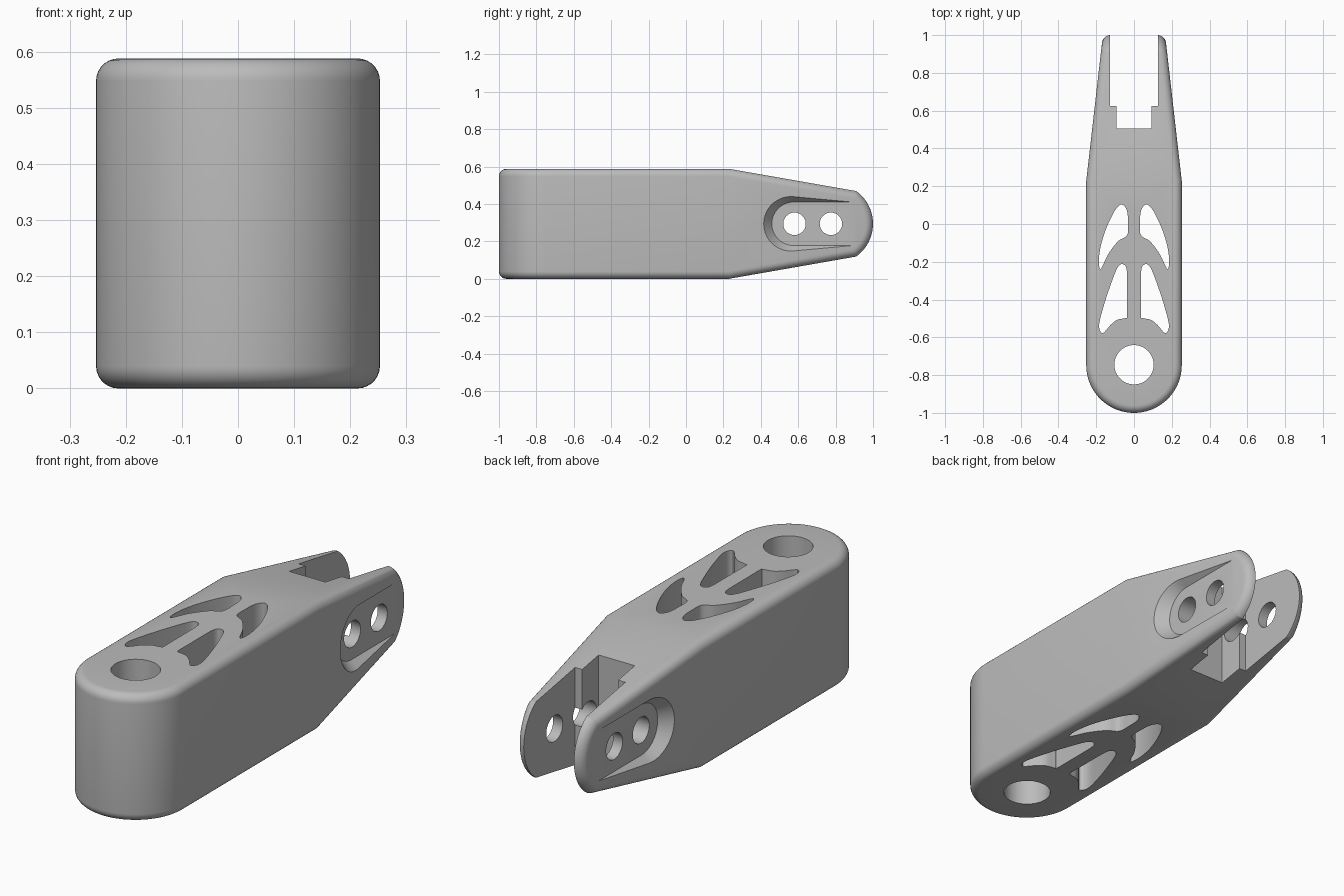
import bpy, bmesh
from math import sin, cos, pi, asin
from mathutils import Vector

cube = bpy.data.objects.get("Cube")
if cube:
    bpy.data.objects.remove(cube, do_unlink=True)

MID = 0.294      # mid height
TOP = 2 * MID


def arc(cx, cy, r, a0, a1, n):
    return [(cx + r * cos(a0 + (a1 - a0) * i / n), cy + r * sin(a0 + (a1 - a0) * i / n))
            for i in range(n + 1)]


def circle(cx, cy, r, n=48):
    return arc(cx, cy, r, 0, 2 * pi, n)[:-1]


def loft(name, low, high, axis, a, b):
    """Solid between two matching outlines, at a and b along x or z."""
    bm = bmesh.new()
    def place(p, d):
        return (d, p[0], p[1]) if axis == "x" else (p[0], p[1], d)
    rings = [[bm.verts.new(place(p, d)) for p in pts] for pts, d in ((low, a), (high, b))]
    bm.faces.new(rings[0])
    bm.faces.new(rings[1])
    n = len(low)
    for i in range(n):
        j = (i + 1) % n
        bm.faces.new((rings[0][i], rings[0][j], rings[1][j], rings[1][i]))
    bmesh.ops.recalc_face_normals(bm, faces=bm.faces)
    mesh = bpy.data.meshes.new(name)
    bm.to_mesh(mesh)
    bm.free()
    obj = bpy.data.objects.new(name, mesh)
    bpy.context.collection.objects.link(obj)
    return obj


def boolean(obj, cutter, operation="DIFFERENCE"):
    mod = obj.modifiers.new("cut", "BOOLEAN")
    mod.operation = operation
    mod.solver = "EXACT"
    mod.object = cutter
    bpy.context.view_layer.objects.active = obj
    bpy.ops.object.modifier_apply(modifier=mod.name)
    bpy.data.objects.remove(cutter, do_unlink=True)


def smooth_outline(points, steps=5):
    """Closed Catmull-Rom curve through the points."""
    out = []
    n = len(points)
    for i in range(n):
        p0, p1, p2, p3 = (Vector(points[(i + k - 1) % n]) for k in range(4))
        for s in range(steps):
            t = s / steps
            v = 0.5 * (2 * p1 + (p2 - p0) * t + (2 * p0 - 5 * p1 + 4 * p2 - p3) * t * t
                       + (3 * p1 - p0 - 3 * p2 + p3) * t ** 3)
            out.append((v.x, v.y))
    return out


# Body: plan outline crossed with side outline
plan = arc(0, -0.747, 0.253, pi, 2 * pi, 40)
plan += [(0.253, 0.23), (0.159, 1.05), (-0.159, 1.05), (-0.253, 0.23)]
half = asin(0.175 / 0.215)
side = [(-1.1, 0), (0.23, 0)] + arc(0.785, MID, 0.215, -half, half, 20) + [(0.23, TOP), (-1.1, TOP)]
body = loft("link_body", plan, plan, "z", -0.1, 0.7)
boolean(body, loft("side_cutter", side, side, "x", -0.4, 0.4), "INTERSECT")

# Rounded rim where the outer walls meet the top, bottom and tip
bm = bmesh.new()
bm.from_mesh(body.data)
bmesh.ops.remove_doubles(bm, verts=bm.verts, dist=0.0001)
bm.normal_update()


def is_wall(face):
    return abs(face.normal.z) < 0.01 and face.normal.y < 0.9


rim = [e for e in bm.edges if len(e.link_faces) == 2
       and is_wall(e.link_faces[0]) != is_wall(e.link_faces[1])]
bmesh.ops.bevel(bm, geom=rim, offset=0.04, offset_type="OFFSET", segments=7,
                profile=0.5, affect="EDGES", clamp_overlap=False)
bm.to_mesh(body.data)
bm.free()

# Stepped fork slot
slot = [(0.092, 0.505), (0.092, 0.625), (0.128, 0.625), (0.128, 1.2)]
slot += [(-x, y) for x, y in reversed(slot)]
boolean(body, loft("slot_cutter", slot, slot, "z", -0.2, 0.8))

# Vertical pivot hole
pivot = circle(0, -0.745, 0.104)
boolean(body, loft("pivot_cutter", pivot, pivot, "z", -0.2, 0.8))

# Leaf-shaped windows
front_leaf = [(0.037, -0.49), (0.037, -0.4), (0.037, -0.31), (0.04, -0.235), (0.06, -0.213),
              (0.088, -0.232), (0.13, -0.34), (0.165, -0.45), (0.185, -0.54), (0.165, -0.578),
              (0.125, -0.535), (0.09, -0.508), (0.045, -0.498)]
back_leaf = [(0.037, -0.06), (0.032, 0.0), (0.037, 0.07), (0.063, 0.103), (0.095, 0.08),
             (0.137, 0.0), (0.172, -0.1), (0.186, -0.19), (0.176, -0.238), (0.137, -0.16),
             (0.085, -0.092)]
for leaf in (front_leaf, back_leaf):
    for sx in (1, -1):
        shape = smooth_outline([(sx * x, y) for x, y in leaf])
        boolean(body, loft("window_cutter", shape, shape, "z", -0.2, 0.8))


# Sloped-wall pockets on the outside of the fork arms
def pocket(r):
    return arc(0.575, MID, r, pi / 2, 3 * pi / 2, 32) + [(1.2, MID - r), (1.2, MID + r)]


for sx in (1, -1):
    boolean(body, loft("pocket_cutter", pocket(0.116), pocket(0.196), "x", sx * 0.177, sx * 0.277))

# Cross pin holes through both arms
for y in (0.58, 0.775):
    pin = circle(y, MID, 0.06, 40)
    boolean(body, loft("pin_cutter", pin, pin, "x", -0.4, 0.4))

# Grey finish
grey = bpy.data.materials.new("plain_grey")
grey.use_nodes = True
colour = (0.5, 0.5, 0.5, 1)
grey.diffuse_color = colour
grey.node_tree.nodes["Principled BSDF"].inputs["Base Color"].default_value = colour
body.data.materials.clear()
body.data.materials.append(grey)
for poly in body.data.polygons:
    poly.material_index = 0

bpy.ops.object.select_all(action="DESELECT")
body.select_set(True)
bpy.context.view_layer.objects.active = body
bpy.ops.object.shade_smooth_by_angle(angle=0.4)
